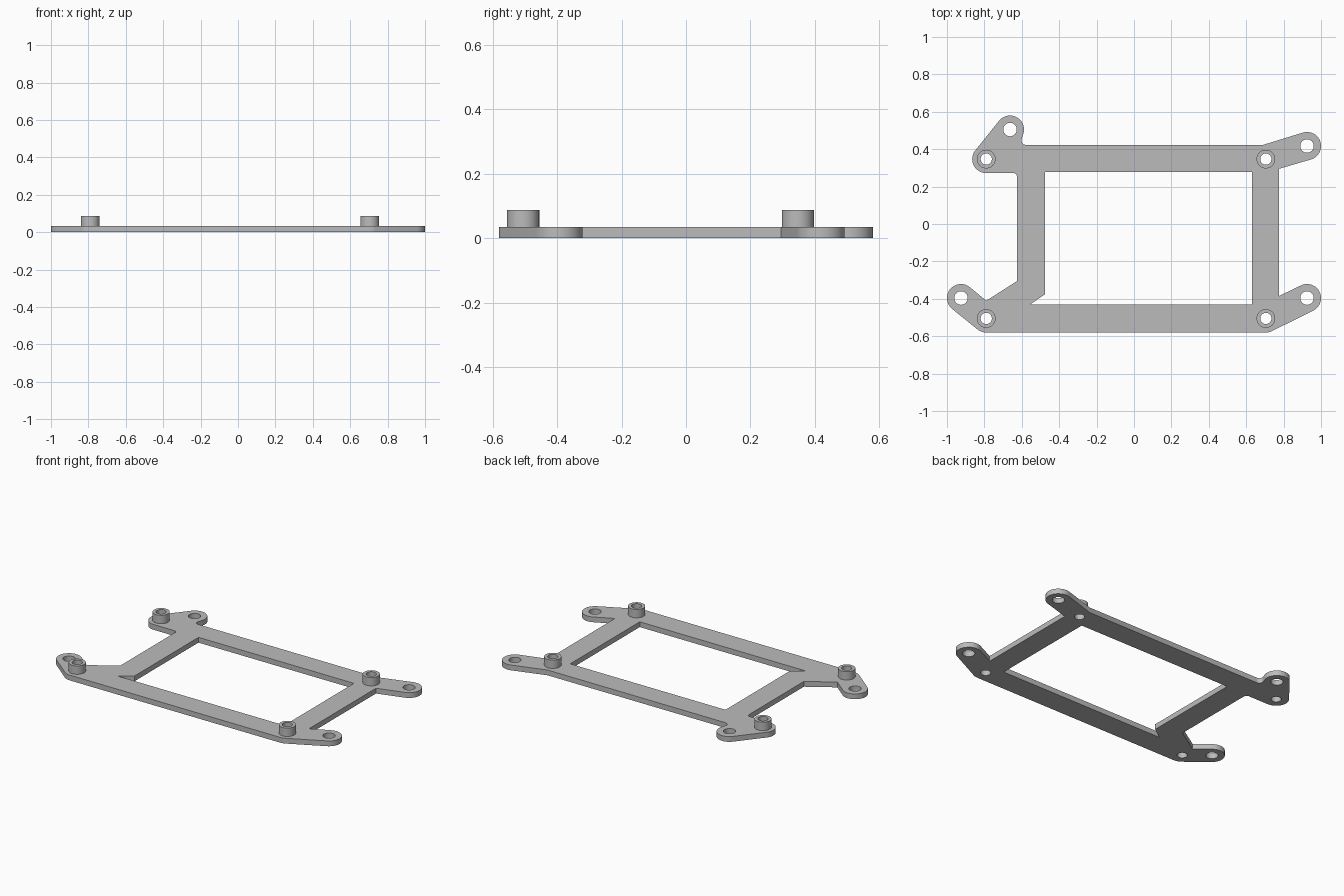
import bpy
import bmesh
from math import cos, sin, radians

if "Cube" in bpy.data.objects:
    bpy.data.objects.remove(bpy.data.objects["Cube"], do_unlink=True)

PLATE_TOP, POST_TOP = 0.034, 0.088
LUG_R, LUG_HOLE = 0.075, 0.036
POST_R, POST_HOLE = 0.05, 0.03

# Post and lug centres
posts = {"front_right": (-0.79, -0.505), "front_left": (0.705, -0.505),
         "back_left": (0.705, 0.347), "back_right": (-0.79, 0.347)}
lugs = {"front_right": (-0.925, -0.396), "front_left": (0.925, -0.396),
        "back_left": (0.925, 0.417), "back_right": (-0.663, 0.505)}

grey = bpy.data.materials.new("light_grey")
grey.use_nodes = True
colour = (0.5, 0.5, 0.5, 1)
grey.diffuse_color = colour
grey.node_tree.nodes["Principled BSDF"].inputs["Base Color"].default_value = colour


def arc(centre, radius, start, end, steps=20):
    angles = [radians(start + (end - start) * i / steps) for i in range(steps + 1)]
    return [(centre[0] + radius * cos(a), centre[1] + radius * sin(a)) for a in angles]


def circle(centre, radius, steps=40):
    return arc(centre, radius, 0, 360, steps)[:-1]


def extrude_profile(name, loops, bottom, top):
    """Fill an outline with holes and extrude it upward."""
    bm = bmesh.new()
    for loop in loops:
        verts = [bm.verts.new((x, y, bottom)) for x, y in loop]
        for i, v in enumerate(verts):
            bm.edges.new((verts[i - 1], v))
    bmesh.ops.triangle_fill(bm, edges=bm.edges[:], use_beauty=True, normal=(0, 0, 1))
    result = bmesh.ops.extrude_face_region(bm, geom=bm.faces[:], use_keep_orig=True)
    raised = [g for g in result["geom"] if isinstance(g, bmesh.types.BMVert)]
    bmesh.ops.translate(bm, verts=raised, vec=(0, 0, top - bottom))
    bmesh.ops.recalc_face_normals(bm, faces=bm.faces[:])
    mesh = bpy.data.meshes.new(name)
    bm.to_mesh(mesh)
    bm.free()
    mesh.materials.append(grey)
    obj = bpy.data.objects.new(name, mesh)
    bpy.context.collection.objects.link(obj)
    bpy.ops.object.select_all(action="DESELECT")
    obj.select_set(True)
    bpy.context.view_layer.objects.active = obj
    bpy.ops.object.shade_smooth_by_angle(angle=radians(30))
    return obj


# Frame outline, counter-clockwise from the front left corner
outline = (
    arc(posts["front_left"], LUG_R, -90, -64, 6)
    + arc(lugs["front_left"], LUG_R, -64, 116)
    + [(0.775, -0.385), (0.775, 0.295)]
    + arc(lugs["back_left"], LUG_R, -73, 107)
    + [(0.69, 0.423)]
    + arc((-0.578, 0.447), 0.024, 270, 150, 8)
    + arc(lugs["back_right"], LUG_R, -25, 141)
    + arc(posts["back_right"], LUG_R, 141, 270)
    + arc((-0.645, 0.252), 0.02, 90, 0, 6)
    + [(-0.625, -0.305), (-0.79, -0.41)]
    + arc(lugs["front_right"], LUG_R, 52, 232)
    + arc(posts["front_right"], LUG_R, 232, 270, 8)
)
window = [(-0.555, -0.43), (0.63, -0.43), (0.63, 0.277), (-0.475, 0.277), (-0.475, -0.375)]
holes = [circle(c, LUG_HOLE) for c in lugs.values()]
holes += [circle(c, POST_HOLE) for c in posts.values()]
extrude_profile("mounting_frame", [outline, window] + holes, 0, PLATE_TOP)

# Hollow standoff posts
for corner, centre in posts.items():
    extrude_profile(corner + "_standoff", [circle(centre, POST_R), circle(centre, POST_HOLE)],
                    PLATE_TOP, POST_TOP)
